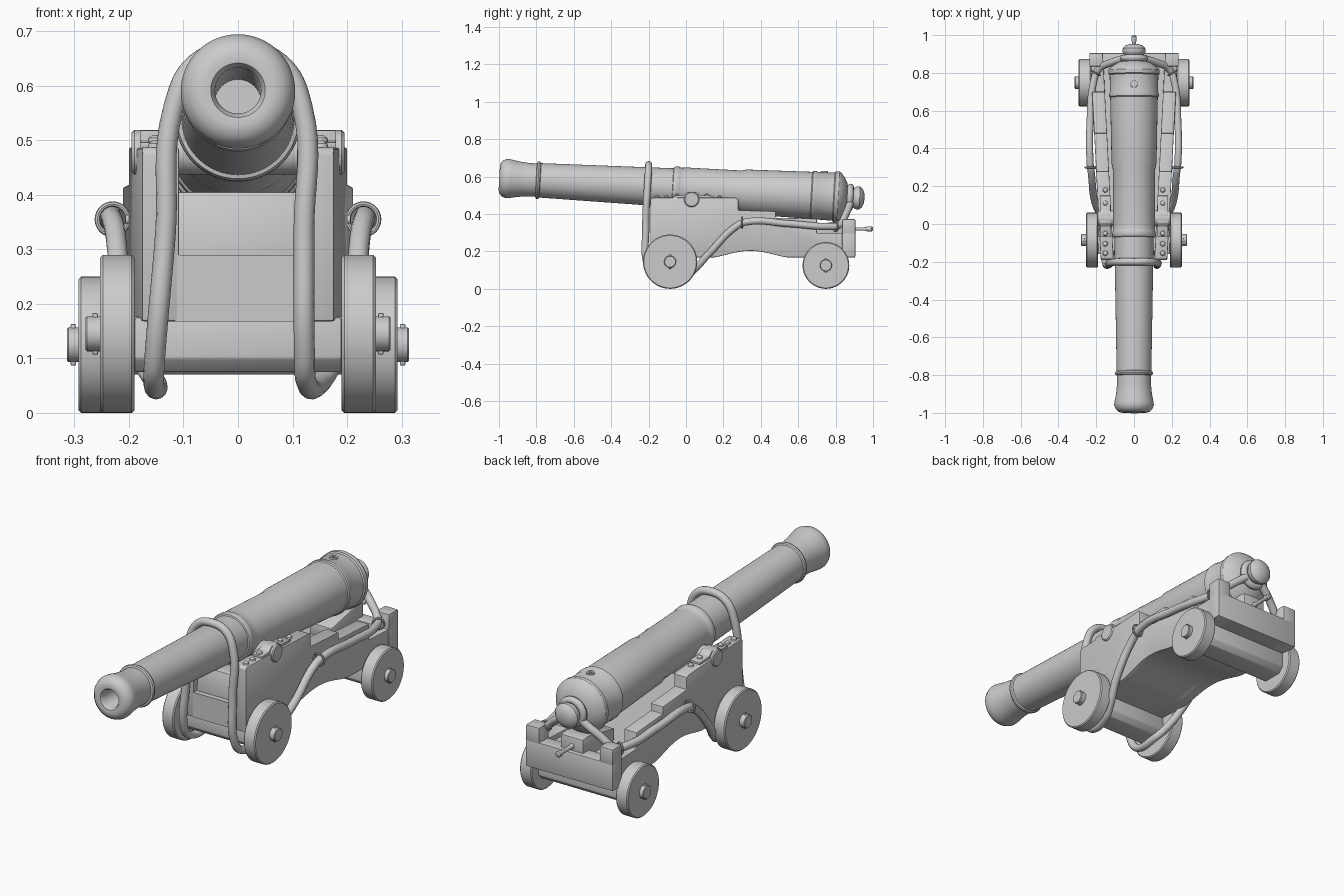
import bpy, bmesh, math
from mathutils import Matrix, Vector

if "Cube" in bpy.data.objects:
    bpy.data.objects.remove(bpy.data.objects["Cube"])

SLOPE = 0.0554
TILT = Matrix.Translation((0, 0, 0.5366)) @ Matrix.Rotation(-math.atan(SLOPE), 4, 'X')


def finish(name, bm, bevel=0):
    bmesh.ops.recalc_face_normals(bm, faces=bm.faces)
    me = bpy.data.meshes.new(name)
    bm.to_mesh(me)
    bm.free()
    ob = bpy.data.objects.new(name, me)
    bpy.context.collection.objects.link(ob)
    if bevel:
        m = ob.modifiers.new("bevel", 'BEVEL')
        m.width, m.segments, m.limit_method = bevel, 2, 'ANGLE'
    return ob


def lathe(name, prof, matrix, n=48):
    """Revolve (distance, radius) pairs about local y."""
    bm = bmesh.new()
    rings = []
    for t, r in prof:
        if r == 0:
            rings.append([bm.verts.new(matrix @ Vector((0, t, 0)))] * n)
        else:
            rings.append([bm.verts.new(matrix @ Vector((r * math.cos(a), t, r * math.sin(a))))
                          for a in (2 * math.pi * i / n for i in range(n))])
    for A, B in zip(rings, rings[1:]):
        for i in range(n):
            j = (i + 1) % n
            bm.faces.new(list(dict.fromkeys((A[i], A[j], B[j], B[i]))))
    return finish(name, bm)


def cyl_x(name, x0, x1, y, z, r, n=32, bevel=0.0):
    b = bevel
    d = 1 if x1 > x0 else -1
    prof = [(0, 0), (0, r - b), (b, r), (abs(x1 - x0) - b, r), (abs(x1 - x0), r - b), (abs(x1 - x0), 0)]
    if not b:
        prof = [prof[0], prof[1], prof[4], prof[5]]
    return lathe(name, prof, Matrix.Translation((x0, y, z)) @ Matrix.Rotation(-d * math.pi / 2, 4, 'Z'), n)


def prism(name, prof, inner, outer, bevel=0.004):
    """Extrude a (y, z) outline between two x positions that may depend on y."""
    bm = bmesh.new()
    a = [bm.verts.new((inner(y), y, z)) for y, z in prof]
    b = [bm.verts.new((outer(y), y, z)) for y, z in prof]
    bm.faces.new(a)
    bm.faces.new(b[::-1])
    for i in range(len(prof)):
        j = (i + 1) % len(prof)
        bm.faces.new((a[i], b[i], b[j], a[j]))
    return finish(name, bm, bevel)


def box(name, x0, x1, y0, y1, z0, z1, bevel=0.004):
    return prism(name, [(y0, z0), (y1, z0), (y1, z1), (y0, z1)], lambda y: x0, lambda y: x1, bevel)


def torus(name, matrix, R, r, n=40, m=12):
    """Ring around local y."""
    return lathe(name, [(r * math.sin(a), R + r * math.cos(a))
                        for a in (2 * math.pi * i / m for i in range(m + 1))], matrix, n)


def rope(name, pts, r):
    cu = bpy.data.curves.new(name, 'CURVE')
    cu.dimensions = '3D'
    cu.bevel_depth, cu.bevel_resolution, cu.resolution_u = r, 4, 8
    cu.use_fill_caps = True
    sp = cu.splines.new('BEZIER')
    sp.bezier_points.add(len(pts) - 1)
    for p, co in zip(sp.bezier_points, pts):
        p.co = co
        p.handle_left_type = p.handle_right_type = 'AUTO'
    ob = bpy.data.objects.new(name, cu)
    bpy.context.collection.objects.link(ob)


# Barrel with bore, rings, breech and knob
lathe("barrel", [
    (-0.60, 0), (-0.60, 0.042), (-0.985, 0.042), (-0.998, 0.05), (-1.0, 0.065), (-0.995, 0.083),
    (-0.98, 0.098), (-0.96, 0.105), (-0.94, 0.103), (-0.90, 0.095), (-0.85, 0.090), (-0.803, 0.089),
    (-0.80, 0.098), (-0.792, 0.101), (-0.784, 0.098), (-0.78, 0.092),
    (-0.072, 0.104), (-0.07, 0.111), (-0.06, 0.115), (-0.045, 0.115), (-0.035, 0.111), (-0.03, 0.109),
    (0.0, 0.112), (0.29, 0.112), (0.32, 0.119), (0.67, 0.126), (0.675, 0.131), (0.69, 0.132), (0.70, 0.127),
    (0.79, 0.129), (0.795, 0.135), (0.815, 0.136), (0.825, 0.130), (0.845, 0.105), (0.86, 0.078),
    (0.865, 0.055), (0.885, 0.042), (0.893, 0.044), (0.90, 0.054), (0.915, 0.062), (0.93, 0.061),
    (0.945, 0.048), (0.954, 0.025), (0.956, 0)], TILT, 64)
cyl_x("trunnions", -0.195, 0.195, 0.03, 0.478, 0.041, 32, 0.005)
torus("neck_ring", TILT @ Matrix.Translation((0, 0.878, 0)), 0.056, 0.018)
lathe("vent", [(0, 0), (0, 0.02), (0.012, 0.018), (0.012, 0.009), (0.004, 0.008), (0.004, 0)],
      TILT @ Matrix.Translation((0, 0.735, 0.122)) @ Matrix.Rotation(math.pi / 2, 4, 'X'), 20)

# Carriage sides, stepped on top and arched below
def outer(y):
    return 0.176 + 0.052 * (y + 0.19)

arch = [(0.15 + 0.39 * i / 12, 0.168 + 0.035 * math.sin(math.pi * i / 12) ** 1.3) for i in range(13)]
bottom = [(-0.19, 0.168)] + arch + [(0.90, 0.168)]
cheek = bottom + [(0.90, 0.37), (0.835, 0.37), (0.835, 0.297), (0.70, 0.297), (0.70, 0.375),
                  (0.48, 0.38), (0.48, 0.415), (0.28, 0.42), (0.28, 0.48), (0.265, 0.487), (-0.18, 0.487), (-0.19, 0.477)]
for s, side in ((1, "right"), (-1, "left")):
    prism(side + "_cheek", cheek, lambda y: s * (outer(y) - 0.068), lambda y: s * outer(y))
    # Iron caps and bolts over the trunnion
    cap = [(-0.07, 0.485), (-0.07, 0.497), (-0.015, 0.50), (0.005, 0.518), (0.055, 0.518), (0.075, 0.50),
           (0.15, 0.497), (0.15, 0.485)]
    prism(side + "_trunnion_cap", cap, lambda y: s * 0.125, lambda y: s * 0.18, 0.002)
    for k, y in enumerate((-0.155, -0.105, -0.05, 0.11, 0.18)):
        lathe(f"{side}_bolt_{k}", [(0, 0.014), (0.008, 0.012), (0.013, 0.006), (0.014, 0)],
              Matrix.Translation((s * 0.152, y, 0.486 + (0.01 if -0.07 < y < 0.15 else 0)))
              @ Matrix.Rotation(math.pi / 2, 4, 'X'), 16)
    # Wheels, axle ends and linch pins
    for nm, y, r, x0, x1, xe in (("front", -0.085, 0.145, 0.19, 0.253, 0.28),
                                 ("rear", 0.748, 0.125, 0.228, 0.293, 0.314)):
        cyl_x(f"{side}_{nm}_wheel", s * x0, s * x1, y, r, r, 64, 0.005)
        cyl_x(f"{side}_{nm}_axle_end", s * (x0 - 0.05), s * xe, y, r, 0.032, 32, 0.003)
        box(f"{side}_{nm}_linch_pin", s * (x1 + 0.004), s * (x1 + 0.014), y - 0.007, y + 0.007,
            r - 0.038, r + 0.038, 0.002)
    # Rope rings
    torus(side + "_middle_ring", Matrix.Translation((s * 0.23, 0.30, 0.355)), 0.028, 0.005, 32, 8)
    torus(side + "_rear_ring", Matrix.Translation((s * 0.203, 0.80, 0.333))
          @ Matrix.Rotation(s * 0.5, 4, 'Z'), 0.026, 0.005, 32, 8)
    cyl_x(side + "_middle_eye", s * 0.17, s * 0.206, 0.30, 0.355, 0.009, 12)

# Bed, transoms and axle beams
prism("bed", bottom + [(0.90, 0.27), (-0.19, 0.29)],
      lambda y: -(outer(y) - 0.06), lambda y: outer(y) - 0.06, 0)
prism("front_transom", [(-0.165, 0.28), (-0.06, 0.28), (-0.06, 0.405), (-0.145, 0.405)],
      lambda y: -0.12, lambda y: 0.12)
box("rear_transom", -0.236, 0.236, 0.835, 0.905, 0.168, 0.30)
for s, side in ((1, "right"), (-1, "left")):
    box(side + "_rear_post", s * 0.165, s * 0.236, 0.835, 0.905, 0.29, 0.372)
for nm, y, z, x in (("front", -0.085, 0.075, 0.19), ("rear", 0.748, 0.07, 0.228)):
    prism(nm + "_axle_beam", [(y - 0.075, 0.175), (y - 0.075, z + 0.025), (y - 0.05, z), (y + 0.05, z),
                              (y + 0.075, z + 0.025), (y + 0.075, 0.175)], lambda v: -x, lambda v: x)

# Wedge under the breech with its handle
prism("elevating_wedge", [(0.64, 0.265), (0.885, 0.265), (0.885, 0.365), (0.84, 0.37), (0.64, 0.33)],
      lambda y: -0.06, lambda y: 0.06)
lathe("wedge_handle", [(0, 0), (0, 0.013), (0.02, 0.009), (0.07, 0.009), (0.09, 0.014), (0.108, 0.014),
                       (0.115, 0.008), (0.115, 0)], Matrix.Translation((0, 0.885, 0.32)), 20)

# Rope over the barrel, under the front axle and back to the neck ring
def half(s, spread):
    return [(s * 0.075, -0.20, 0.642), (s * 0.118, -0.205, 0.56),
            (s * (0.121 + spread * 0.4), -0.215, 0.33), (s * (0.122 + spread), -0.20, 0.11),
            (s * (0.125 + spread), -0.155, 0.058), (s * 0.15, -0.03, 0.054), (s * 0.172, 0.03, 0.09),
            (s * 0.208, 0.12, 0.185), (s * 0.226, 0.27, 0.335), (s * 0.232, 0.32, 0.357),
            (s * 0.232, 0.55, 0.348), (s * 0.212, 0.76, 0.333), (s * 0.19, 0.815, 0.338),
            (s * 0.12, 0.855, 0.40), (s * 0.05, 0.878, 0.455)]

rope("breeching_rope", half(-1, 0.03)[::-1] + [(0, -0.20, 0.664)] + half(1, 0), 0.019)

# Shading and conversion
bpy.ops.object.select_all(action='SELECT')
bpy.context.view_layer.objects.active = bpy.data.objects["barrel"]
bpy.ops.object.convert(target='MESH')
bpy.ops.object.shade_smooth_by_angle(angle=math.radians(32))
